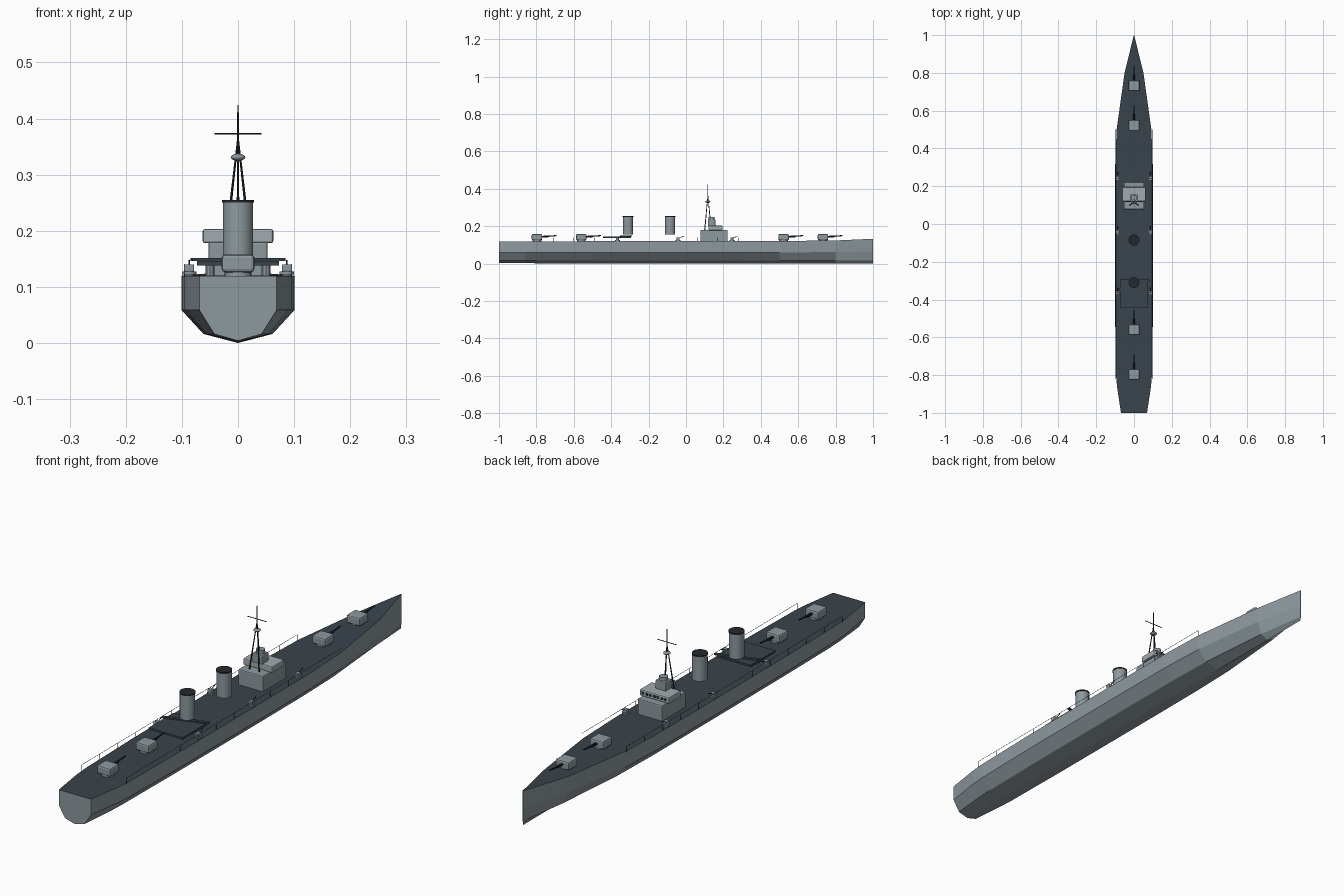
import bpy, bmesh, math
from mathutils import Vector

if "Cube" in bpy.data.objects:
    bpy.data.objects.remove(bpy.data.objects["Cube"])


def material(name, rgb):
    m = bpy.data.materials.new(name)
    m.diffuse_color = (*rgb, 1)
    m.use_nodes = True
    m.node_tree.nodes["Principled BSDF"].inputs["Base Color"].default_value = m.diffuse_color
    return m


GREY = material("ship_grey", (0.27, 0.32, 0.345))
LIGHT = material("light_grey", (0.36, 0.41, 0.43))
DECK = material("deck_dark", (0.042, 0.058, 0.072))
BLACK = material("black_metal", (0.018, 0.022, 0.028))


def finish(ob, name, mat, smooth=False):
    ob.name = name
    ob.data.materials.append(mat)
    if smooth:
        bpy.ops.object.shade_smooth_by_angle(angle=math.radians(35))
    return ob


def box(name, x, y, z, mat, bevel=0.0):
    """Box from (min, max) ranges on each axis."""
    bpy.ops.mesh.primitive_cube_add(size=1, location=[(r[0] + r[1]) / 2 for r in (x, y, z)])
    ob = bpy.context.object
    ob.scale = [r[1] - r[0] for r in (x, y, z)]
    bpy.ops.object.transform_apply(location=False, rotation=False, scale=True)
    if bevel:
        mod = ob.modifiers.new("bevel", 'BEVEL')
        mod.width, mod.segments = bevel, 2
    return finish(ob, name, mat)


def rod(name, a, b, r, mat, r2=None, sides=8):
    """Cylinder or cone between two points."""
    a, b = Vector(a), Vector(b)
    d = b - a
    bpy.ops.mesh.primitive_cone_add(vertices=sides, radius1=r, radius2=r if r2 is None else r2,
                                    depth=d.length, location=(a + b) / 2,
                                    rotation=d.to_track_quat('Z', 'Y').to_euler())
    return finish(bpy.context.object, name, mat, True)


# Hull: stations of (y, half width, deck height, keel height)
stations = [(-1, .069, .119, .004), (-.86, .09, .119, .003), (-.8, .095, .119, .002),
            (-.5, .1, .12, .001), (0, .101, .12, 0), (.3, .1, .12, 0), (.5, .092, .121, 0),
            (.8, .05, .124, 0), (1, .0008, .133, 0)]
bm = bmesh.new()
rings = []
for y, w, top, keel in stations:
    half = [(w, top), (w, .059 + max(0, y - .5) * .012), (w * .61, .016), (0, keel)]
    pts = half + [(-x, z) for x, z in half[-2::-1]]
    rings.append([bm.verts.new((x, y, z)) for x, z in pts])
for a, b in zip(rings, rings[1:]):
    for i in range(len(a)):
        j = (i + 1) % len(a)
        f = bm.faces.new((a[i], a[j], b[j], b[i]))
        f.material_index = 1 if j == 0 else 0
bm.faces.new(rings[0])
bm.faces.new(rings[-1])
bmesh.ops.recalc_face_normals(bm, faces=bm.faces)
mesh = bpy.data.meshes.new("hull")
bm.to_mesh(mesh)
bm.free()
hull = bpy.data.objects.new("hull", mesh)
bpy.context.collection.objects.link(hull)
mesh.materials.append(GREY)
mesh.materials.append(DECK)

# Main gun turrets
for y in (.732, .522, -.56, -.797):
    rod("turret_base", (0, y, .115), (0, y, .132), .024, GREY, sides=20)
    box("turret", (-.029, .029), (y - .028, y + .028), (.126, .158), GREY, .006)
    rod("gun_sleeve", (0, y + .02, .143), (0, y + .06, .146), .005, BLACK)
    rod("gun_barrel", (0, y + .05, .1455), (0, y + .105, .15), .003, BLACK)

# Bridge block
box("bridge_lower", (-.053, .053), (.077, .222), (.115, .18), GREY, .004)
box("bridge_upper", (-.063, .063), (.12, .195), (.178, .203), LIGHT, .004)
box("bridge_tower", (-.022, .022), (.117, .157), (.2, .236), GREY, .004)
rod("director", (0, .137, .234), (0, .137, .25), .016, GREY, sides=16)
for i in range(7):
    x = (i - 3) * .016
    box("bridge_window", (x - .005, x + .005), (.193, .1962), (.187, .196), BLACK)

# Funnels with dark caps, carried above the deck
for y in (-.085, -.31):
    rod("funnel", (0, y, .155), (0, y, .252), .027, GREY, sides=32)
    rod("funnel_cap", (0, y, .25), (0, y, .255), .0285, BLACK, sides=32)

# Aft platform with a slanted beam on top
box("aft_platform", (-.073, .073), (-.443, -.293), (.138, .146), DECK)
beam = box("platform_beam", (-.087, .087), (-.006, .006), (.146, .151), DECK)
beam.location.y = -.32
beam.rotation_euler.z = math.radians(18)
for x in (-.05, .05):
    rod("platform_leg", (x, -.365, .118), (x, -.365, .14), .008, GREY)

# Tripod mast
top = (0, .117, .365)
for foot in ((-.021, .1, .178), (.021, .1, .178), (0, .135, .178)):
    rod("mast_leg", foot, top, .0028, BLACK, .0015)
rod("mast_pole", (0, .117, .33), (0, .117, .424), .0022, BLACK, .0012)
rod("mast_yard", (-.042, .117, .373), (.042, .117, .373), .0014, BLACK)
bpy.ops.mesh.primitive_uv_sphere_add(segments=20, ring_count=10, radius=.013, location=(0, .117, .331))
lookout = bpy.context.object
lookout.scale.z = .5
finish(lookout, "mast_lookout", GREY, True)

# Light guns along both sides
for y in (.245, -.042, -.367):
    for x in (-.087, .087):
        rod("light_gun_pedestal", (x, y, .117), (x, y, .128), .008, GREY, sides=12)
        rod("light_gun_tub", (x, y, .122), (x, y, .127), .013, GREY, sides=16)
        box("light_gun_body", (x - .009, x + .009), (y - .008, y + .008), (.127, .14), GREY, .002)
        rod("light_gun_barrel", (x, y, .136), (x, y + .03, .147), .0015, BLACK, sides=6)

# Side railings
for x in (-.096, .096):
    rod("rail", (x, -.82, .14), (x, .5, .14), .0007, BLACK, sides=5)
    for i in range(13):
        y = -.82 + i * .11
        rod("rail_post", (x, y, .117), (x, y, .14), .0007, BLACK, sides=5)
